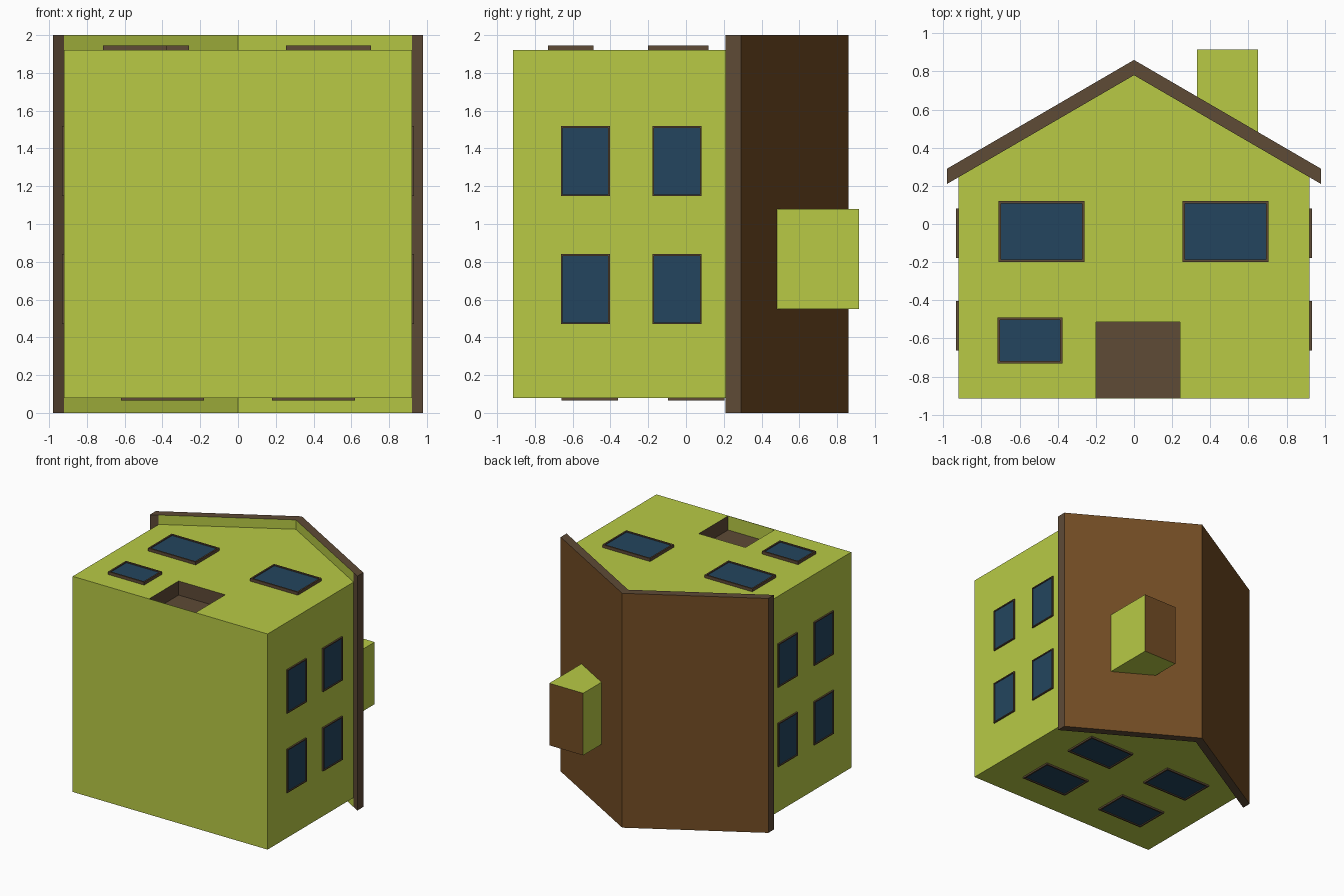
import bpy, bmesh, math
from mathutils import Matrix

if "Cube" in bpy.data.objects:
    bpy.data.objects.remove(bpy.data.objects["Cube"])


def material(name, rgb):
    m = bpy.data.materials.new(name)
    m.diffuse_color = (*rgb, 1)
    m.use_nodes = True
    m.node_tree.nodes["Principled BSDF"].inputs["Base Color"].default_value = m.diffuse_color
    return m


GREEN = material("lime_wall", (0.479, 0.591, 0.060))
TRIM = material("brown_trim", (0.112, 0.069, 0.037))
ROOF = material("roof_brown", (0.171, 0.074, 0.018))
GLASS = material("blue_glass", (0.017, 0.060, 0.112))


def finish(name, bm, mats, matrix=None):
    me = bpy.data.meshes.new(name)
    if matrix:
        bm.transform(matrix)
    bm.to_mesh(me)
    bm.free()
    for m in mats:
        me.materials.append(m)
    ob = bpy.data.objects.new(name, me)
    bpy.context.collection.objects.link(ob)
    return ob


def prism(name, profile, z0, z1, mats, rule=None):
    """Extrude an xy profile from z0 to z1; rule(normal, centre) -> material index."""
    bm = bmesh.new()
    face = bm.faces.new([bm.verts.new((x, y, z0)) for x, y in profile])
    ext = bmesh.ops.extrude_face_region(bm, geom=[face])
    top = [v for v in ext["geom"] if isinstance(v, bmesh.types.BMVert)]
    bmesh.ops.translate(bm, verts=top, vec=(0, 0, z1 - z0))
    bmesh.ops.recalc_face_normals(bm, faces=bm.faces)
    bm.normal_update()
    if rule:
        for f in bm.faces:
            f.material_index = rule(f.normal, f.calc_center_median())
    return finish(name, bm, mats)


def window(name, pos, w, h, rise, rot, border=0.018):
    """Raised frame with a slightly sunken pane; local +z points out of the wall."""
    bm = bmesh.new()
    sink = 0.01
    bmesh.ops.create_cube(bm, size=1, matrix=Matrix.Translation((0, 0, (rise - sink) / 2))
                          @ Matrix.Diagonal((w, h, rise + sink, 1)))
    bm.normal_update()
    pane = max(bm.faces, key=lambda f: f.normal.z)
    bmesh.ops.inset_region(bm, faces=[pane], thickness=border)
    ext = bmesh.ops.extrude_face_region(bm, geom=[pane])
    new = [g for g in ext["geom"] if isinstance(g, bmesh.types.BMVert)]
    glass = [g for g in ext["geom"] if isinstance(g, bmesh.types.BMFace)][0]
    bmesh.ops.translate(bm, verts=new, vec=(0, 0, -0.008))
    glass.material_index = 1
    if pane.is_valid:
        bmesh.ops.delete(bm, geom=[pane], context="FACES_ONLY")
    bmesh.ops.recalc_face_normals(bm, faces=bm.faces)
    finish(name, bm, [TRIM, GLASS], Matrix.Translation(pos) @ rot)


# House walls: gabled block whose facade faces +z
house = prism("house_walls", [(-0.92, -0.915), (0.92, -0.915), (0.92, 0.245), (0, 0.78), (-0.92, 0.245)],
              0.08, 1.92, [GREEN, TRIM])

# Door recess, brown except for its sill side
cutter = prism("door_cutter", [(-0.20, -0.911), (0.24, -0.911), (0.24, -0.515), (-0.20, -0.515)],
               1.80, 2.05, [GREEN, TRIM], lambda n, c: 0 if n.y < -0.5 else 1)
cutter.hide_render = True
cutter.hide_set(True)
cut = house.modifiers.new("door", "BOOLEAN")
cut.operation = "DIFFERENCE"
cut.solver = "EXACT"
cut.object = cutter


# Roof: brown slopes, trim edges, green soffit above the walls
def roof_rule(n, c):
    if n.y > 0.5:
        return 0
    return 2 if n.y < -0.5 and abs(c.x) < 0.9 else 1


prism("roof", [(0, 0.86), (-0.98, 0.29), (-0.98, 0.21), (-0.92, 0.245), (0, 0.78),
               (0.92, 0.245), (0.98, 0.21), (0.98, 0.29)], 0, 2, [ROOF, TRIM, GREEN], roof_rule)

# Chimney with brown top
prism("chimney", [(0.33, 0.63), (0.65, 0.44), (0.65, 0.915), (0.33, 0.915)],
      0.55, 1.08, [GREEN, ROOF], lambda n, c: 1 if n.y > 0.9 else 0)

# Facade windows
UP = Matrix.Identity(4)
for i, (x, y, w, h) in enumerate([(-0.485, -0.04, 0.45, 0.32), (0.48, -0.04, 0.45, 0.32),
                                  (-0.545, -0.61, 0.34, 0.24)]):
    window(f"facade_window_{i}", (x, y, 1.92), w, h, 0.025, UP)

# Rear windows (facing down) and side windows
DOWN = Matrix.Rotation(math.pi, 4, "X")
for s in (-1, 1):
    for y in (-0.51, 0.055):
        window("rear_window", (s * 0.4, y, 0.08), 0.44, 0.30, 0.014, DOWN)
    side = Matrix.Rotation(s * math.pi / 2, 4, "Y")
    for y in (-0.533, -0.048):
        for z in (0.655, 1.333):
            window("side_window", (s * 0.92, y, z), 0.37, 0.26, 0.013, side, 0.013)
